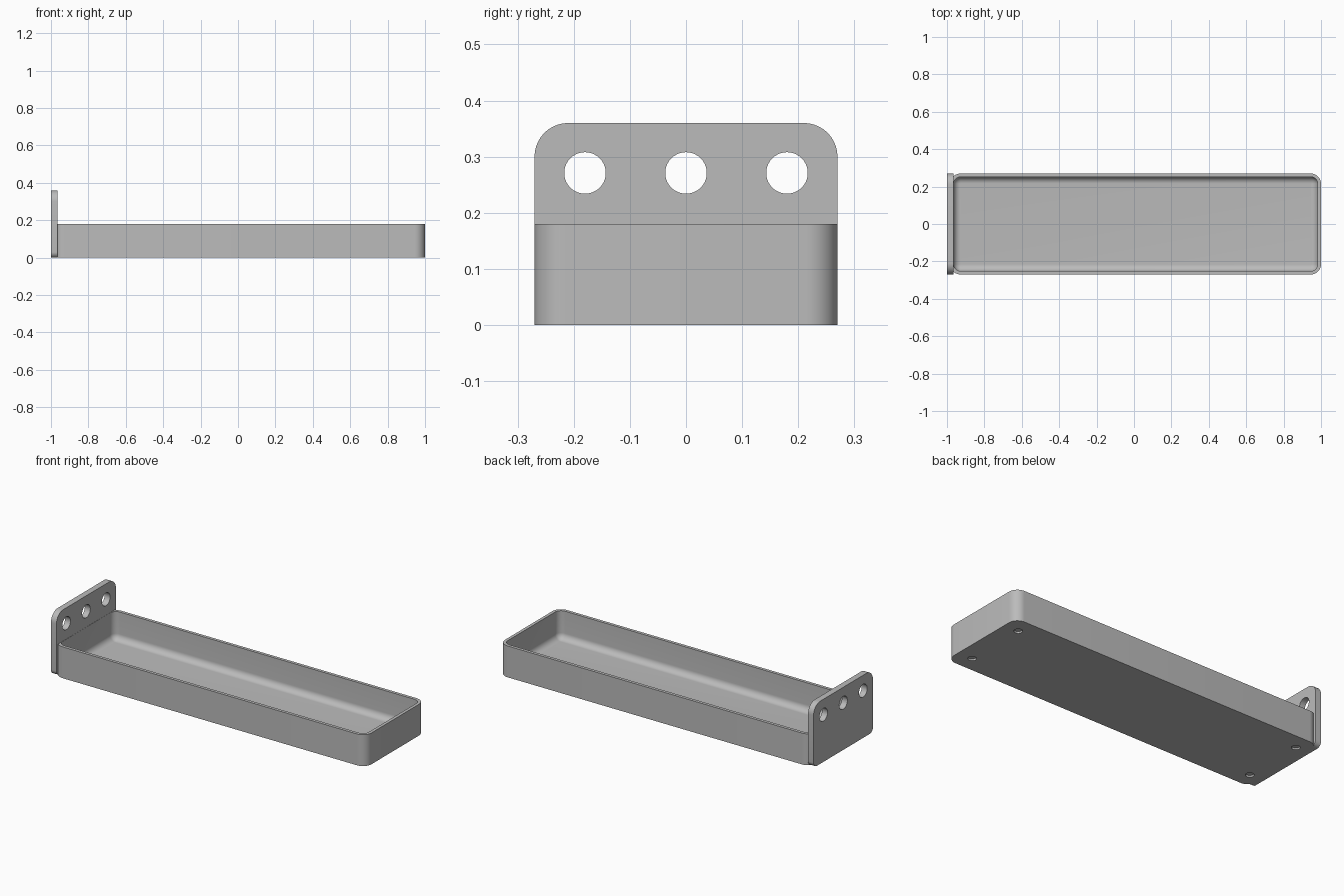
import bpy, bmesh, math
from mathutils import Matrix, Vector

cube = bpy.data.objects.get("Cube")
if cube:
    bpy.data.objects.remove(cube, do_unlink=True)

grey = bpy.data.materials.new("plain grey")
grey.use_nodes = True
GREY = (0.5, 0.5, 0.5, 1)
grey.diffuse_color = GREY
grey.node_tree.nodes["Principled BSDF"].inputs["Base Color"].default_value = GREY

STEPS = 10


def rounded_rect(x0, x1, y0, y1, r_low, r_high):
    """2D outline, with one corner radius for the low-y and one for the high-y side."""
    pts = []
    corners = [(x1, y1, -1, -1, r_high), (x0, y1, 1, -1, r_high),
               (x0, y0, 1, 1, r_low), (x1, y0, -1, 1, r_low)]
    for i, (x, y, sx, sy, r) in enumerate(corners):
        for k in range(STEPS + 1):
            a = math.pi / 2 * (i + k / STEPS)
            pts.append((x + sx * r + r * math.cos(a), y + sy * r + r * math.sin(a)))
    return pts


def loft(name, rings):
    """Skin a stack of equal-length rings and cap both ends."""
    bm = bmesh.new()
    loops = [[bm.verts.new(p) for p in ring] for ring in rings]
    for a, b in zip(loops, loops[1:]):
        for i in range(len(a)):
            j = (i + 1) % len(a)
            bm.faces.new((a[i], a[j], b[j], b[i]))
    bm.faces.new(loops[0][::-1])
    bm.faces.new(loops[-1])
    bmesh.ops.recalc_face_normals(bm, faces=bm.faces)
    mesh = bpy.data.meshes.new(name)
    bm.to_mesh(mesh)
    bm.free()
    obj = bpy.data.objects.new(name, mesh)
    bpy.context.collection.objects.link(obj)
    mesh.materials.append(grey)
    return obj


def drill(obj, centres, axis, radius, depth):
    """Cut round holes into obj with one joined helper."""
    bm = bmesh.new()
    turn = Vector((0, 0, 1)).rotation_difference(Vector(axis)).to_matrix().to_4x4()
    for c in centres:
        bmesh.ops.create_cone(bm, cap_ends=True, segments=40, radius1=radius,
                              radius2=radius, depth=depth,
                              matrix=Matrix.Translation(c) @ turn)
    mesh = bpy.data.meshes.new("hole_cutter")
    bm.to_mesh(mesh)
    bm.free()
    mesh.materials.append(grey)
    cutter = bpy.data.objects.new("hole_cutter", mesh)
    bpy.context.collection.objects.link(cutter)
    cutter.hide_render = True
    mod = obj.modifiers.new("holes", 'BOOLEAN')
    mod.object = cutter
    mod.solver = 'EXACT'
    bpy.context.view_layer.objects.active = obj
    bpy.ops.object.modifier_apply(modifier=mod.name)
    bpy.data.objects.remove(cutter, do_unlink=True)


# Tray: straight outer wall, thin rim, filleted inside
X0, X1, HALF, HEIGHT = -0.982, 1.0, 0.27, 0.18
CORNER, WALL, FLOOR = 0.055, 0.018, 0.018
FILLET = CORNER - WALL - 0.001


def tray_ring(inset, z):
    r = CORNER - inset
    return [(x, y, z) for x, y in rounded_rect(X0 + inset, X1 - inset,
                                               inset - HALF, HALF - inset, r, r)]


rings = [tray_ring(0, 0), tray_ring(0, HEIGHT), tray_ring(WALL, HEIGHT)]
for k in range(STEPS + 1):
    a = math.pi / 2 * k / STEPS
    rings.append(tray_ring(WALL + FILLET * (1 - math.cos(a)),
                           FLOOR + FILLET * (1 - math.sin(a))))
tray = loft("tray", rings)

# Shallow round recesses under the tray corners
drill(tray, [(x, y, 0) for x in (-0.91, 0.91) for y in (-0.18, 0.18)],
      (0, 0, 1), 0.022, 0.02)

# Upright end plate with three through holes
outline = rounded_rect(-HALF, HALF, 0, 0.36, 0.03, 0.06)
plate = loft("end_plate", [[(x, y, z) for y, z in outline] for x in (-1.0, -0.965)])
drill(plate, [(-0.98, y, 0.271) for y in (-0.18, 0, 0.18)], (1, 0, 0), 0.037, 0.2)

# Smooth rounded walls, crisp edges
for obj in (tray, plate):
    bpy.ops.object.select_all(action='DESELECT')
    obj.select_set(True)
    bpy.context.view_layer.objects.active = obj
    bpy.ops.object.shade_smooth_by_angle(angle=math.radians(35))
